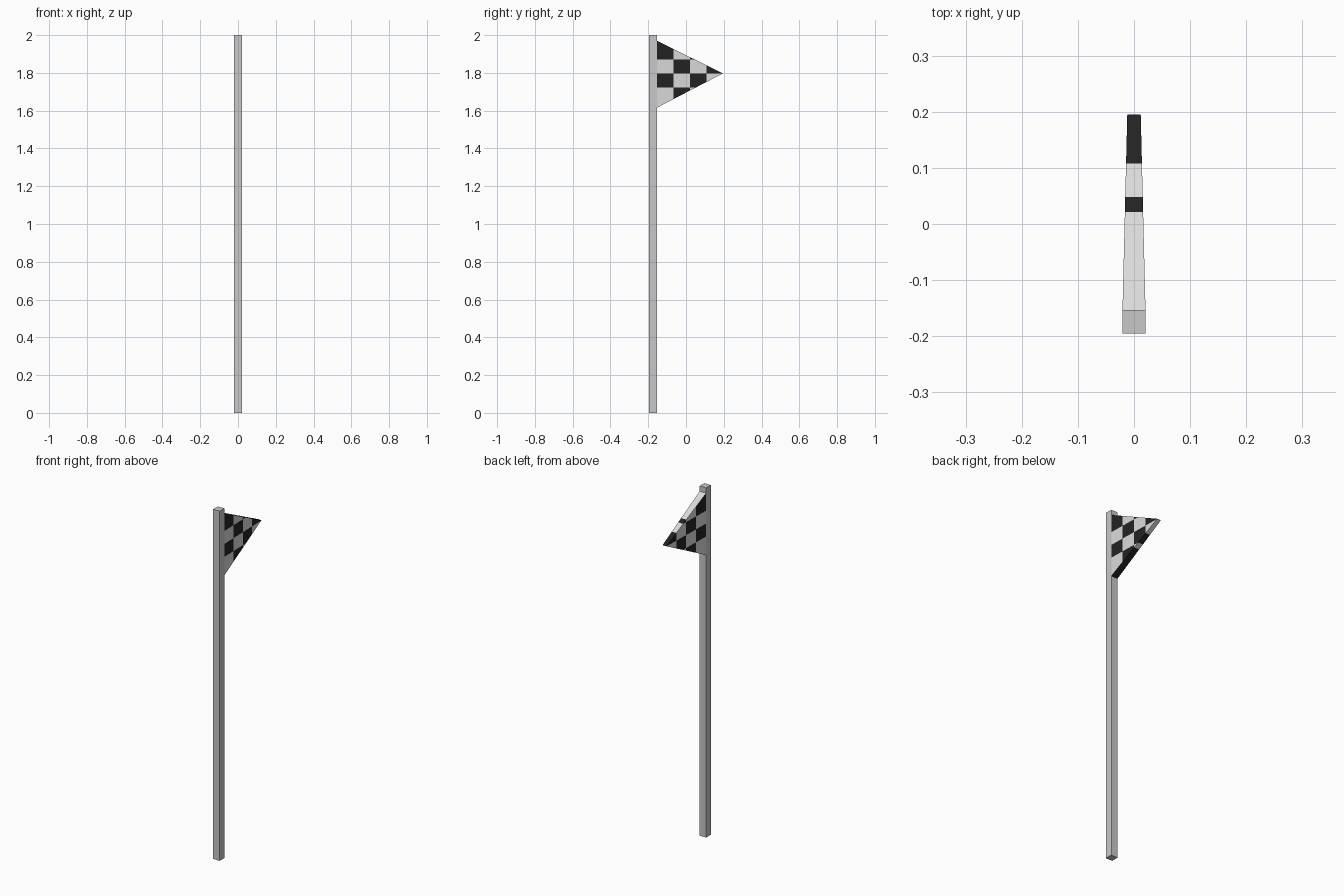
import bpy, bmesh, math

if "Cube" in bpy.data.objects:
    bpy.data.objects.remove(bpy.data.objects["Cube"])


def material(name, r, g, b):
    m = bpy.data.materials.new(name)
    m.diffuse_color = (r, g, b, 1)
    m.use_nodes = True
    m.node_tree.nodes["Principled BSDF"].inputs["Base Color"].default_value = m.diffuse_color
    return m


def add_object(name, bm, mats):
    bmesh.ops.recalc_face_normals(bm, faces=bm.faces)
    mesh = bpy.data.meshes.new(name)
    bm.to_mesh(mesh)
    bm.free()
    for m in mats:
        mesh.materials.append(m)
    ob = bpy.data.objects.new(name, mesh)
    bpy.context.collection.objects.link(ob)
    return ob


pole_grey = material("pole grey", 0.58, 0.58, 0.58)
flag_white = material("flag light grey", 0.70, 0.70, 0.70)
flag_black = material("flag black", 0.016, 0.016, 0.016)

Y0, Y1 = -0.153, 0.195          # flag root and tip
HALF = 0.0205                   # half width of the pole

# Square pole
bm = bmesh.new()
bmesh.ops.create_cube(bm, size=1)
for v in bm.verts:
    v.co.x *= 2 * HALF
    v.co.y = -0.195 if v.co.y < 0 else Y0
    v.co.z += 0.5
    v.co.z *= 2
add_object("pole", bm, [pole_grey])

# Triangular pennant, thinner toward its tip
bm = bmesh.new()
sides = []
for s in (-1, 1):
    sides.append([bm.verts.new((s * w, y, z)) for w, y, z in
                  ((HALF, Y0, 1.616), (0.012, Y1, 1.797), (HALF, Y0, 1.97))])
left, right = sides
bm.faces.new(left)
bm.faces.new(right[::-1])
for i in range(3):
    j = (i + 1) % 3
    bm.faces.new((left[i], left[j], right[j], right[i]))

# Cut the checker grid into the pennant
col = (Y1 - Y0) / 4
row, z_mid = 0.074, 1.796
cuts = [((0, Y0 + col * i, 0), (0, 1, 0)) for i in (1, 2, 3)]
cuts += [((0, 0, z_mid + row * i), (0, 0, 1)) for i in (-1, 0, 1)]
for co, no in cuts:
    bmesh.ops.bisect_plane(bm, geom=bm.verts[:] + bm.edges[:] + bm.faces[:],
                           plane_co=co, plane_no=no, dist=1e-6)

# Alternate the colours by grid cell
for f in bm.faces:
    c = f.calc_center_median()
    cell = math.floor((c.y - Y0) / col) + math.floor((c.z - z_mid) / row)
    f.material_index = cell % 2
add_object("checkered_flag", bm, [flag_white, flag_black])
